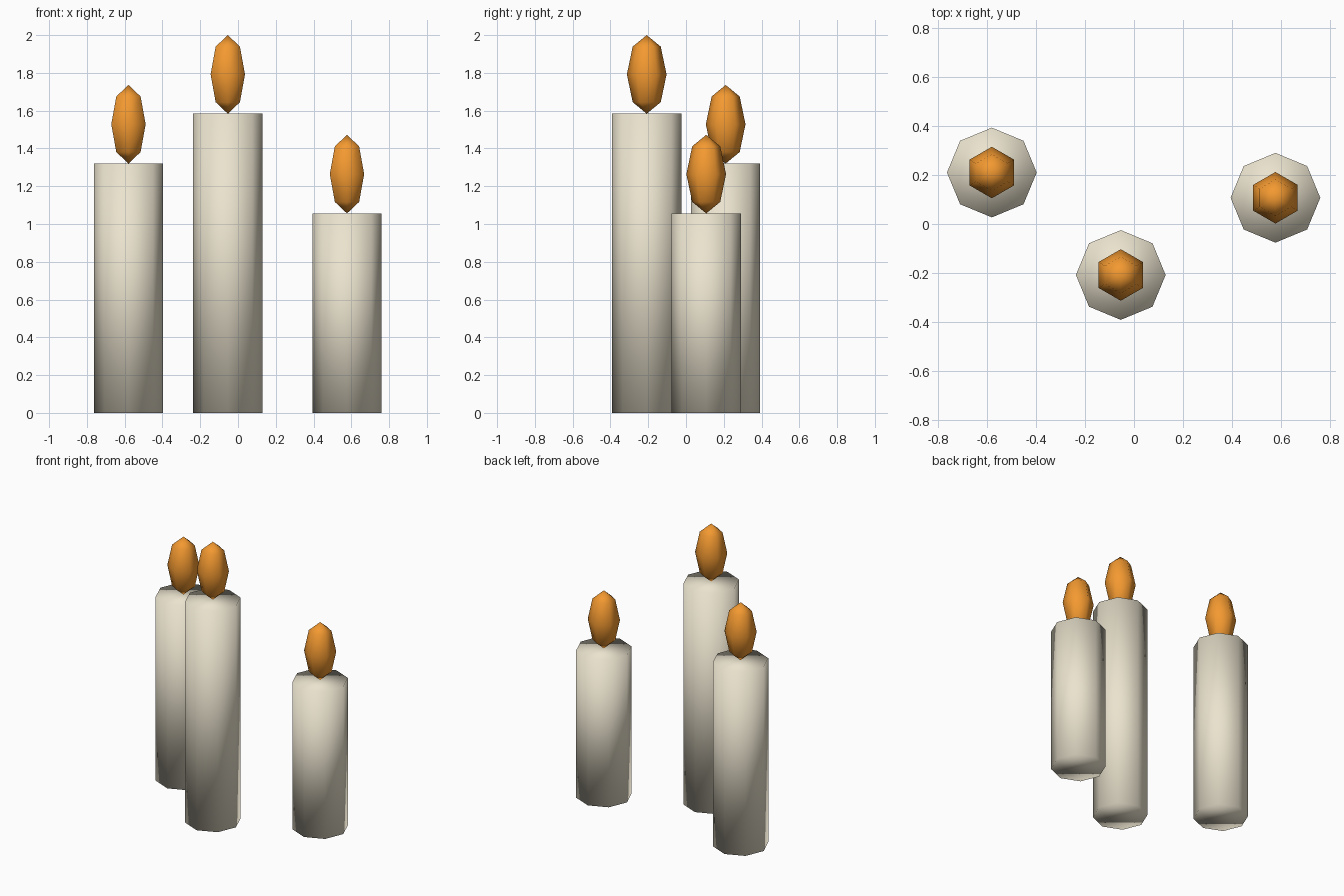
import bpy, bmesh
from math import sin, cos, pi, radians

if "Cube" in bpy.data.objects:
    bpy.data.objects.remove(bpy.data.objects["Cube"])


def material(name, rgb):
    mat = bpy.data.materials.new(name)
    mat.diffuse_color = (*rgb, 1)
    mat.use_nodes = True
    mat.node_tree.nodes["Principled BSDF"].inputs["Base Color"].default_value = mat.diffuse_color
    return mat


def finish(name, bm, loc, mat):
    bmesh.ops.recalc_face_normals(bm, faces=bm.faces[:])
    for f in bm.faces:
        f.smooth = True
    mesh = bpy.data.meshes.new(name)
    bm.to_mesh(mesh)
    bm.free()
    mesh.materials.append(mat)
    obj = bpy.data.objects.new(name, mesh)
    obj.location = loc
    bpy.context.collection.objects.link(obj)


def ring(bm, sides, r, z, start=0):
    return [bm.verts.new((r * cos(start + 2 * pi * i / sides),
                          r * sin(start + 2 * pi * i / sides), z))
            for i in range(sides)]


def bridge(bm, a, b):
    n = len(a)
    for i in range(n):
        j = (i + 1) % n
        bm.faces.new((a[i], a[j], b[j], b[i]))


def fan(bm, loop, tip):
    for i in range(len(loop)):
        bm.faces.new((loop[i], loop[(i + 1) % len(loop)], tip))


# Octagonal wax column with flat ends
def candle(name, x, y, height, mat):
    bm = bmesh.new()
    low, high = ring(bm, 8, 0.183, 0), ring(bm, 8, 0.183, height)
    bridge(bm, low, high)
    bm.faces.new(low)
    bm.faces.new(high)
    finish(name, bm, (x, y, 0), mat)


# Stretched six-sided sphere standing on its lower tip
def flame(name, x, y, z, mat, r=0.105, half=0.208):
    bm = bmesh.new()
    rings = [ring(bm, 6, r * cos(radians(a)), half * (1 + sin(radians(a))), pi / 2)
             for a in (-45, 0, 45)]
    for a, b in zip(rings, rings[1:]):
        bridge(bm, a, b)
    fan(bm, rings[0], bm.verts.new((0, 0, 0)))
    fan(bm, rings[-1], bm.verts.new((0, 0, 2 * half)))
    finish(name, bm, (x, y, z), mat)


wax = material("wax", (0.83, 0.77, 0.62))
fire = material("fire", (0.9, 0.32, 0.03))

for label, x, y, h in (("left", -0.58, 0.21, 1.32),
                       ("middle", -0.054, -0.208, 1.584),
                       ("right", 0.577, 0.107, 1.056)):
    candle(label + "_candle", x, y, h, wax)
    flame(label + "_flame", x, y, h, fire)
